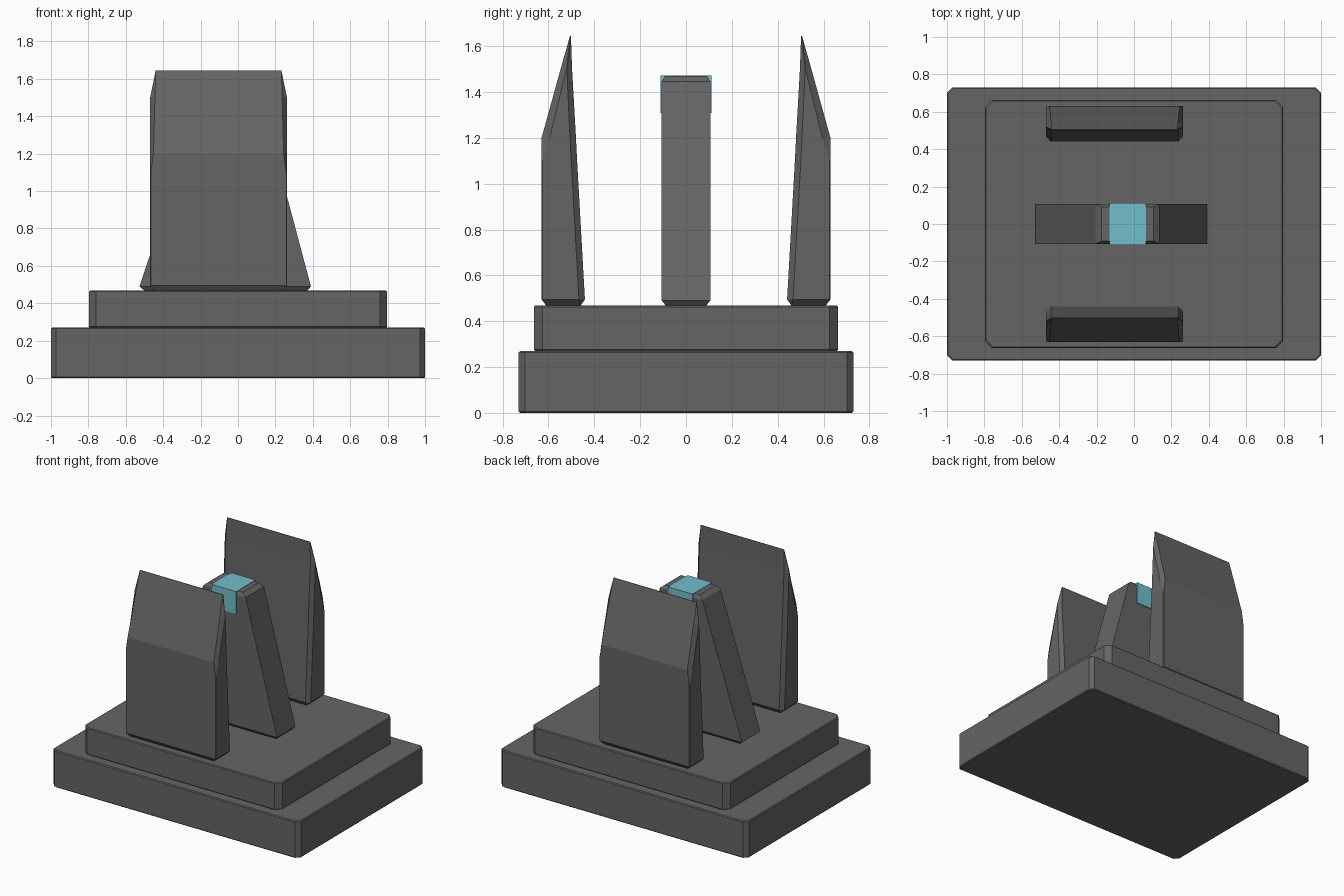
import bpy
import bmesh

old = bpy.data.objects.get("Cube")
if old:
    bpy.data.objects.remove(old, do_unlink=True)


def make_material(name, rgb):
    mat = bpy.data.materials.new(name)
    mat.use_nodes = True
    color = (*rgb, 1.0)
    mat.diffuse_color = color
    mat.node_tree.nodes["Principled BSDF"].inputs["Base Color"].default_value = color
    return mat


STONE = make_material("dark grey", (0.13, 0.13, 0.133))
BLUE = make_material("light blue", (0.17, 0.52, 0.60))


def section(z, x0, x1, y0, y1, c0=(0, 0), c1=(0, 0)):
    """Rectangle at height z with corner cuts c0 on the y0 side, c1 on the y1 side."""
    return [(x0 + c0[0], y0, z), (x1 - c0[0], y0, z),
            (x1, y0 + c0[1], z), (x1, y1 - c1[1], z),
            (x1 - c1[0], y1, z), (x0 + c1[0], y1, z),
            (x0, y1 - c1[1], z), (x0, y0 + c0[1], z)]


def loft(name, sections, mat):
    """Skin a stack of sections into a closed solid."""
    bm = bmesh.new()
    rings = [[bm.verts.new(p) for p in s] for s in sections]
    bm.faces.new(rings[0][::-1])
    bm.faces.new(rings[-1])
    n = len(rings[0])
    for low, high in zip(rings, rings[1:]):
        for i in range(n):
            j = (i + 1) % n
            bm.faces.new((low[i], low[j], high[j], high[i]))
    bmesh.ops.remove_doubles(bm, verts=bm.verts, dist=0.0001)
    bmesh.ops.dissolve_degenerate(bm, edges=bm.edges, dist=0.0001)
    bmesh.ops.recalc_face_normals(bm, faces=bm.faces)
    mesh = bpy.data.meshes.new(name)
    bm.to_mesh(mesh)
    bm.free()
    mesh.materials.append(mat)
    obj = bpy.data.objects.new(name, mesh)
    bpy.context.collection.objects.link(obj)
    return obj


def slab(name, hx, hy, z0, z1, cut):
    """Plinth step with cut corners and thin softened rims."""
    c, e = (cut, cut), 0.006
    small = (hx - e, hy - e)
    rows = [(z0, *small), (z0 + e, hx, hy), (z1 - e, hx, hy), (z1, *small)]
    loft(name, [section(z, -x, x, -y, y, c, c) for z, x, y in rows], STONE)


# Stepped plinth
slab("lower_plinth", 1.0, 0.73, 0.0, 0.27, 0.028)
slab("upper_plinth", 0.797, 0.664, 0.27, 0.468, 0.038)

# Tall blades: upright outer face, leaning inner face, slanted tip
L, R = -0.47, 0.262
inner = (0.025, 0.026)
front = [
    section(0.468, L + 0.028, R - 0.028, -0.61, -0.46),
    section(0.495, L, R, -0.63, -0.441, (0.004, 0.004), inner),
    section(1.10, L, R, -0.63, -0.475, (0.004, 0.004), inner),
    section(1.20, L, R, -0.63, -0.480, (0.018, 0.035), inner),
    section(1.50, L, R, -0.547, -0.497, (0.026, 0.026), (0.024, 0.023)),
    section(1.645, L + 0.03, R - 0.03, -0.506, -0.502),
]
loft("front_blade", front, STONE)
loft("back_blade", [[(x, -y, z) for x, y, z in s] for s in front], STONE)

# Tapered centre block with chamfered top and foot
D = 0.106
loft("centre_wedge", [
    section(0.468, -0.50, 0.37, -D + 0.018, D - 0.018),
    section(0.49, -0.527, 0.39, -D, D),
    section(1.445, -0.206, 0.136, -D, D),
    section(1.47, -0.175, 0.105, -D + 0.014, D - 0.014),
], STONE)

# Blue band wrapped over the block top
loft("blue_band", [section(z, -0.132, 0.064, -0.112, 0.112)
                   for z in (1.308, 1.472)], BLUE)
